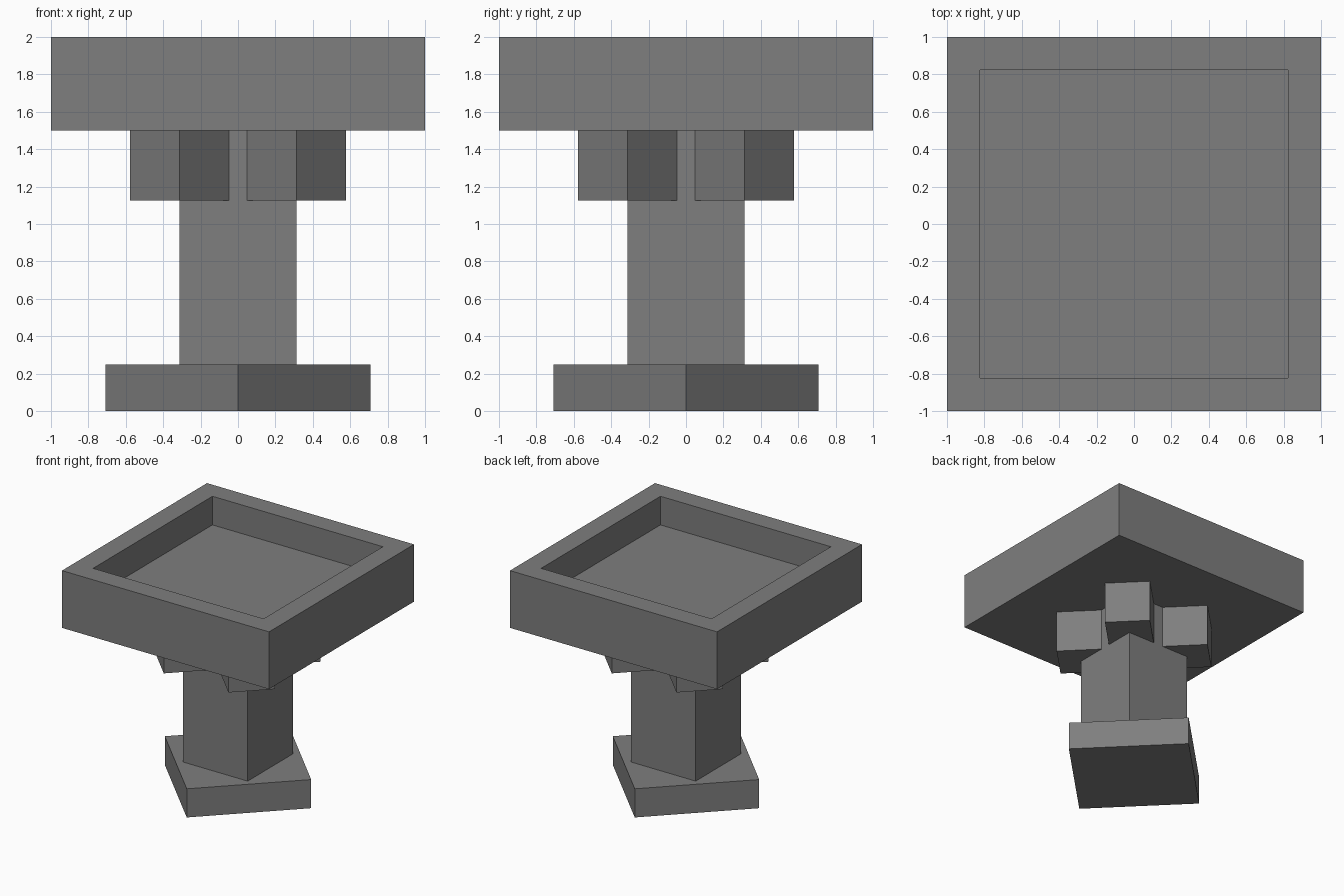
import bpy
import bmesh
import math
from mathutils import Matrix

if "Cube" in bpy.data.objects:
    bpy.data.objects.remove(bpy.data.objects["Cube"])

stone = bpy.data.materials.new("grey stone")
stone.diffuse_color = (0.21, 0.21, 0.21, 1)
stone.use_nodes = True
stone.node_tree.nodes["Principled BSDF"].inputs["Base Color"].default_value = stone.diffuse_color


def block(name, side, z0, z1, x=0, y=0, turn=0, recess=None):
    """Square block from z0 to z1; recess = (rim width, depth) sinks its top."""
    bm = bmesh.new()
    matrix = (Matrix.Translation((x, y, (z0 + z1) / 2))
              @ Matrix.Rotation(math.radians(turn), 4, 'Z')
              @ Matrix.Diagonal((side, side, z1 - z0, 1)))
    bmesh.ops.create_cube(bm, size=1, matrix=matrix)
    if recess:
        rim, depth = recess
        bm.normal_update()
        top = max(bm.faces, key=lambda f: f.calc_center_median().z)
        bmesh.ops.inset_region(bm, faces=[top], thickness=rim)
        # Extrude the inset face straight down to form the basin walls
        floor = bmesh.ops.extrude_discrete_faces(bm, faces=[top])["faces"][0]
        bmesh.ops.translate(bm, verts=floor.verts, vec=(0, 0, -depth))
        bmesh.ops.recalc_face_normals(bm, faces=bm.faces)
    mesh = bpy.data.meshes.new(name)
    bm.to_mesh(mesh)
    bm.free()
    mesh.materials.append(stone)
    obj = bpy.data.objects.new(name, mesh)
    bpy.context.collection.objects.link(obj)
    return obj


# Foot, turned 45 degrees to the column
block("base", 1.0, 0, 0.25, turn=45)

# Square column
block("column", 0.625, 0.25, 1.5)

# Diagonal supports on the column corners
for sx in (-1, 1):
    for sy in (-1, 1):
        block("support", 0.375, 1.125, 1.5, sx * 0.3125, sy * 0.3125, turn=45)

# Square bowl with a sunken floor
block("basin", 2.0, 1.5, 2.0, recess=(0.25, 0.25))
